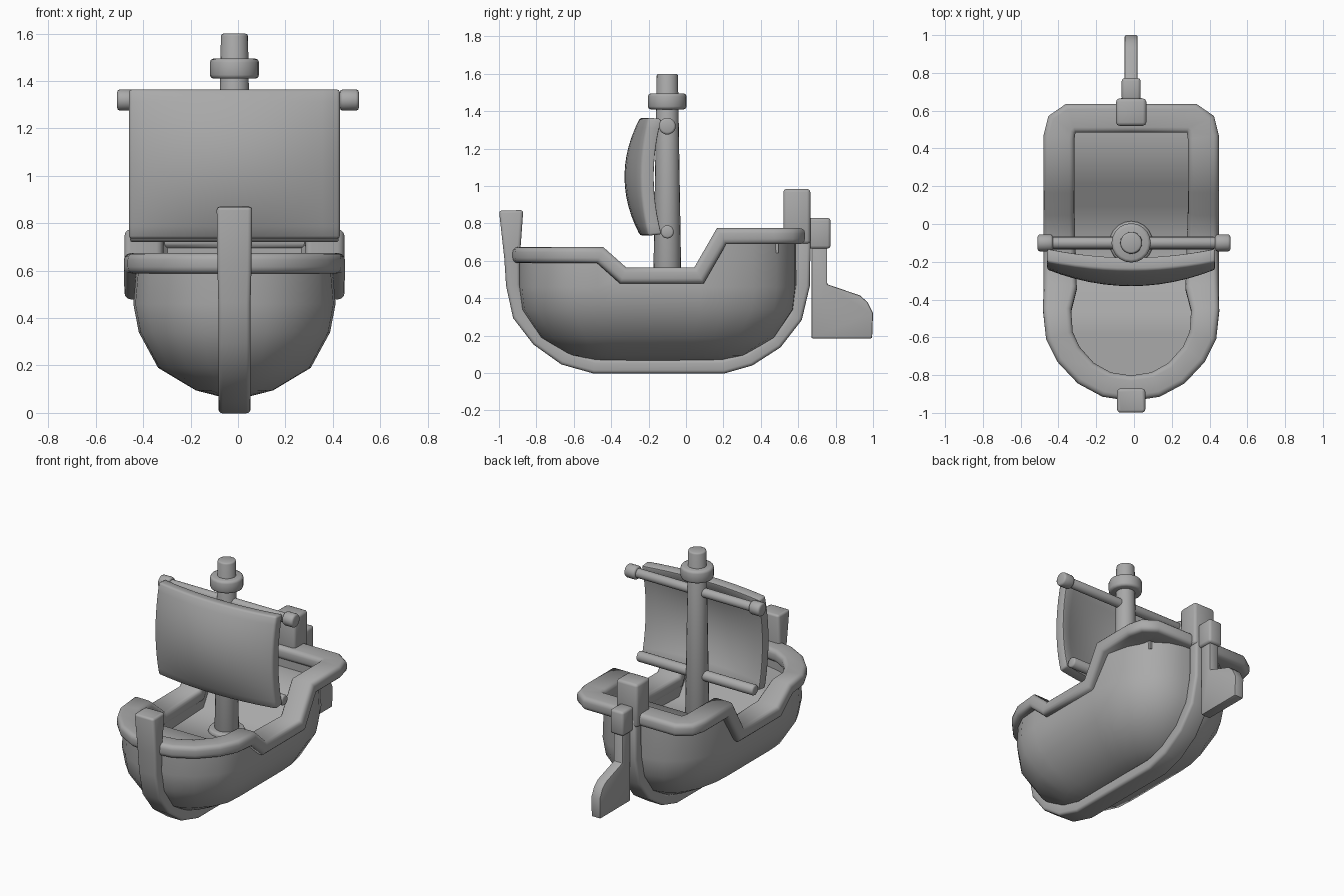
import bpy, bmesh, math
from mathutils import Vector, Matrix

if "Cube" in bpy.data.objects:
    bpy.data.objects.remove(bpy.data.objects["Cube"])

CX = -0.015  # centreline of the ship
grey = bpy.data.materials.new("plain_grey")
grey.use_nodes = True
grey.diffuse_color = (0.4, 0.4, 0.4, 1)
grey.node_tree.nodes["Principled BSDF"].inputs["Base Color"].default_value = (0.4, 0.4, 0.4, 1)


def finish(name, bm, bevel=0.0, smooth=50, shift=CX):
    """Turn a bmesh into a smooth-shaded object, rounding its hard edges."""
    bmesh.ops.recalc_face_normals(bm, faces=bm.faces)
    if bevel:
        hard = [e for e in bm.edges if len(e.link_faces) == 2 and e.calc_face_angle() > 0.7]
        bmesh.ops.bevel(bm, geom=hard, offset=bevel, segments=2, profile=0.5,
                        affect='EDGES', clamp_overlap=True)
    bmesh.ops.translate(bm, verts=bm.verts, vec=(shift, 0, 0))
    mesh = bpy.data.meshes.new(name)
    bm.to_mesh(mesh)
    bm.free()
    mesh.materials.append(grey)
    ob = bpy.data.objects.new(name, mesh)
    bpy.context.collection.objects.link(ob)
    bpy.ops.object.select_all(action='DESELECT')
    ob.select_set(True)
    bpy.context.view_layer.objects.active = ob
    bpy.ops.object.shade_smooth_by_angle(angle=math.radians(smooth))
    return ob


def loft(rings, loop=False, wrap=True, caps=True):
    """Skin a series of equal point rings."""
    bm = bmesh.new()
    rows = [[bm.verts.new(p) for p in ring] for ring in rings]
    n = len(rows[0])
    pairs = list(zip(rows, rows[1:])) + ([(rows[-1], rows[0])] if loop else [])
    for a, b in pairs:
        for i in range(n if wrap else n - 1):
            j = (i + 1) % n
            bm.faces.new((a[i], a[j], b[j], b[i]))
    if caps and not loop:
        bm.faces.new(rows[0])
        bm.faces.new(rows[-1])
    return bm


def rounded_section(w, h, r, steps=3):
    pts = []
    for k, (sx, sy) in enumerate([(1, 1), (-1, 1), (-1, -1), (1, -1)]):
        for s in range(steps + 1):
            a = math.pi / 2 * (k + s / steps)
            pts.append((sx * (w - r) + r * math.cos(a), sy * (h - r) + r * math.sin(a)))
    return pts


def sweep(path, sizes, radius, loop=False, side=None):
    """Mitred sweep of a rounded bar along a path."""
    pts = [Vector(p) for p in path]
    n = len(pts)
    rings = []
    for i, p in enumerate(pts):
        before = pts[i - 1] if (loop or i) else p * 2 - pts[1]
        after = pts[(i + 1) % n] if (loop or i < n - 1) else p * 2 - pts[i - 1]
        t1, t2 = (p - before).normalized(), (after - p).normalized()
        t = (t1 + t2).normalized()
        c3, ch = t.dot(t1), 1.0
        s = side
        if side is None:
            flat = Vector((t1.x, t1.y, 0)).normalized() + Vector((t2.x, t2.y, 0)).normalized()
            ch = flat.length / 2
            s = Vector((flat.y, -flat.x, 0)).normalized()
        up = s.cross(t).normalized()
        rings.append([p + s * (a / ch) + up * (b * min(1.3, ch / c3))
                      for a, b in rounded_section(*sizes[i], radius)])
    return loft(rings, loop)


def mirrored(half):
    """Close a half outline across the centreline."""
    return half + [(-x, *rest) for x, *rest in reversed(half[1:-1])]


def box(name, x, y, z, bevel):
    bm = bmesh.new()
    bmesh.ops.create_cube(bm, size=1)
    bmesh.ops.scale(bm, verts=bm.verts, vec=(x * 2, y[1] - y[0], z[1] - z[0]))
    bmesh.ops.translate(bm, verts=bm.verts, vec=(0, sum(y) / 2, sum(z) / 2))
    return finish(name, bm, bevel)


def rod(name, start, end, r1, r2, bevel=0.01, shift=CX):
    """Round bar between two points."""
    a, b = Vector(start), Vector(end)
    bm = bmesh.new()
    turn = (b - a).to_track_quat('Z', 'Y').to_matrix().to_4x4()
    bmesh.ops.create_cone(bm, cap_ends=True, segments=20, radius1=r1, radius2=r2,
                          depth=(b - a).length,
                          matrix=Matrix.Translation((a + b) / 2) @ turn)
    return finish(name, bm, bevel, shift=shift)


# Rail, stern to bow with half width last; its height steps down amidships
AFT, WAIST, FORE = 0.732, 0.522, 0.631
bow = [(.38, -.59, FORE, .072), (.332, -.69, FORE, .07), (.24, -.79, FORE, .068),
       (.13, -.85, FORE, .067), (0, -.87, FORE, .067)]
rail_half = [(0, .56, AFT, .076), (.32, .56, AFT, .076), (.367, .525, AFT, .08),
             (.382, .46, AFT, .082), (.382, .19, AFT, .082), (.382, .07, WAIST, .082),
             (.376, -.34, WAIST, .088), (.392, -.46, FORE, .074)] + bow
rail = mirrored(rail_half)
finish("rail", sweep([p[:3] for p in rail], [(p[3], .043) for p in rail], .028, loop=True),
       smooth=65)

# Hull: round-sterned outline shrunk toward the keel
hull_half = [(0, .56, AFT), (.1, .555, AFT), (.19, .53, AFT), (.278, .46, AFT),
             (.345, .34, AFT), (.38, .19, AFT), (.388, .07, WAIST), (.388, -.34, WAIST),
             (.388, -.46, FORE)] + [p[:3] for p in bow]
outline = mirrored(hull_half)
mid = -0.155
levels = [(None, 1.06, 1.04), (.46, 1.1, 1.04), (.34, 1.04, 1.02), (.19, .83, .88),
          (.095, .42, .66), (.068, .15, .5)]
rings = [[(x * sx, mid + (y - mid) * sy, z if lz is None else lz) for x, y, z in outline]
         for lz, sx, sy in levels]
hull = loft(rings, caps=False)
hull.verts.ensure_lookup_table()
hull.faces.new(hull.verts[-len(outline):])
finish("hull", hull, smooth=65)

# Deck well: sunken floor with walls rising under the rail
DROP = 0.09
well = [(.3, .495, AFT), (.31, .215, AFT), (.31, .09, WAIST), (.292, -.32, WAIST),
        (.325, -.46, FORE), (.315, -.58, FORE), (.25, -.71, FORE), (.15, -.785, FORE),
        (.05, -.81, FORE)]
finish("deck", loft([[(-x, y, z), (-x, y, z - DROP), (x, y, z - DROP), (x, y, z)]
                     for x, y, z in well], wrap=False), smooth=65)

# Keel and stem, one continuous bar
keel_path = [(-.935, .87), (-.93, .62), (-.925, .47), (-.89, .31), (-.79, .18), (-.65, .08),
             (-.49, .035), (.2, .035), (.34, .075), (.48, .165), (.585, .3), (.625, .47),
             (.63, .75)]
keel_sizes = [(.075, .065), (.072, .042)] + [(.068, .037)] * (len(keel_path) - 2)
finish("keel", sweep([(0, y, z) for y, z in keel_path], keel_sizes, .018,
                     side=Vector((1, 0, 0))), .014)
box("stern_post", .08, (.52, .665), (.69, .985), .018)

# Rudder blade with stock, and its cap
blade = [(.67, .185), (.995, .185), (1.0, .32), (.97, .38), (.93, .415), (.755, .475),
         (.755, .7), (.67, .7)]
finish("rudder", loft([[(x, y, z) for y, z in blade] for x in (-.034, .034)]), .008, 30)
box("rudder_cap", .05, (.655, .773), (.665, .83), .016)

# Mast with lookout ring and foot
MY = -0.1
rod("mast", (0, MY, .42), (0, MY, 1.6), .076, .057)
rod("lookout_ring", (0, MY, 1.41), (0, MY, 1.495), .104, .104, .016)
rod("mast_foot", (0, MY, .42), (0, MY, .455), .118, .11, .01)

# Yards
rod("upper_yard", (-.48, MY, 1.32), (.48, MY, 1.32), .031, .031, shift=0)
for name, s in (("left", 1), ("right", -1)):
    rod(name + "_yard_knob", (s * .43, MY, 1.32), (s * .51, MY, 1.32), .045, .045, .012, shift=0)
rod("lower_yard", (-.44, MY, .755), (.44, MY, .755), .035, .035)

# Billowing sail: front and back sheets joined by a rim
N = 12
def sail_point(u, v, d):
    y = -.165 - .04 * (1 - v * v) - .088 * (1 - u * u) * (1 - .5 * v * v) + d
    return (.445 * u, y, 1.05 + .312 * v - .1 * d * v)

sail_rings = []
for i in range(N + 1):
    v = 2 * i / N - 1
    us = [2 * k / N - 1 for k in range(N + 1)]
    sail_rings.append([sail_point(u, v, -.036) for u in us]
                      + [sail_point(u, v, .036) for u in reversed(us)])
sail = loft(sail_rings, caps=False)
sail.verts.ensure_lookup_table()
for row in (0, N):
    o = row * 2 * (N + 1)
    for k in range(N):
        a, b = o + k, o + 2 * N + 1 - k
        sail.faces.new([sail.verts[q] for q in (a, a + 1, b - 1, b)])
finish("sail", sail, .012)
